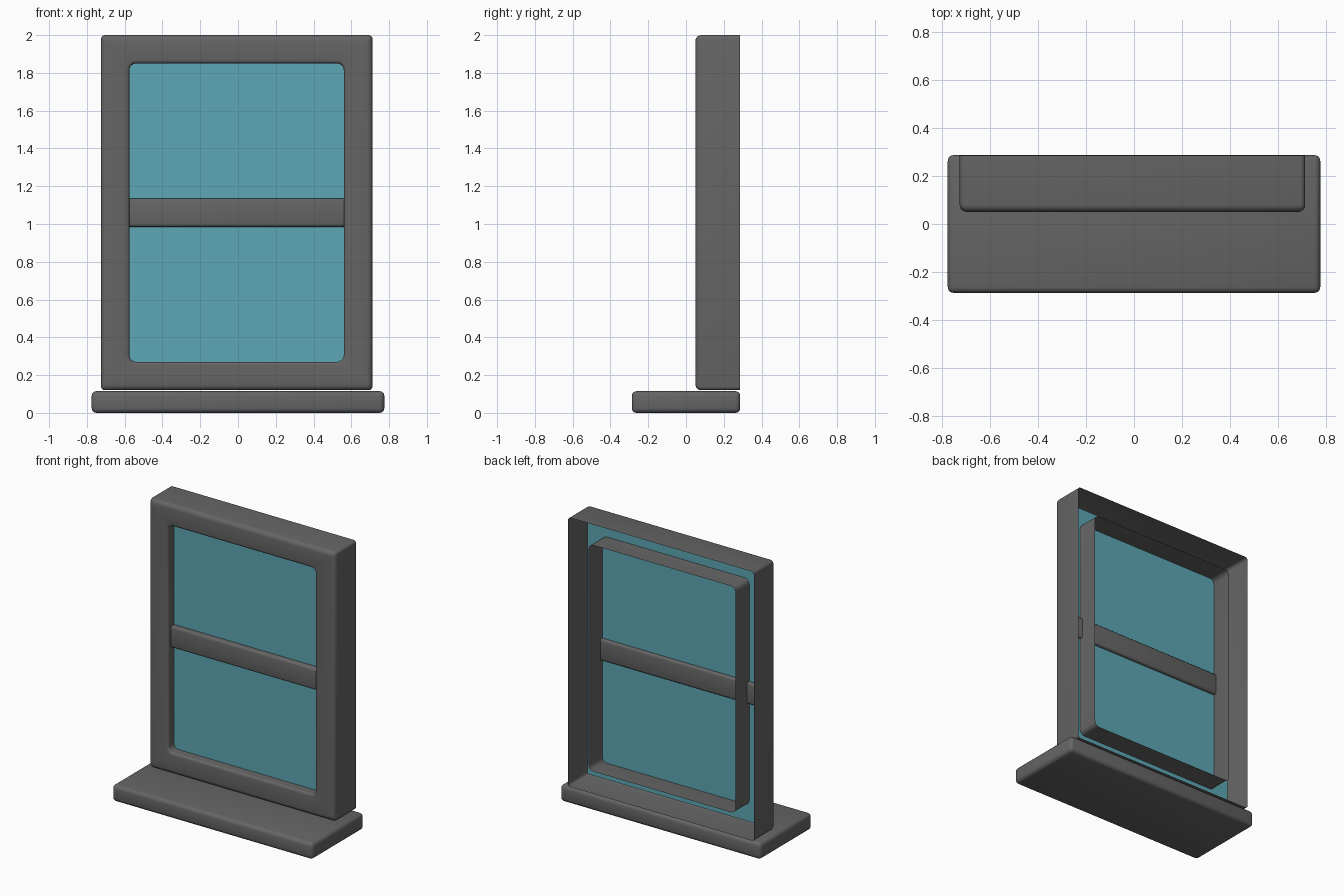
import bpy, bmesh, math
from mathutils import Vector

cube = bpy.data.objects.get("Cube")
if cube:
    bpy.data.objects.remove(cube, do_unlink=True)


def material(name, rgb):
    m = bpy.data.materials.new(name)
    m.use_nodes = True
    m.diffuse_color = (*rgb, 1)
    m.node_tree.nodes["Principled BSDF"].inputs["Base Color"].default_value = (*rgb, 1)
    return m


GREY = material("dark grey", (0.13, 0.13, 0.13))
TEAL = material("teal glass", (0.11, 0.39, 0.46))


def finish(name, bm, mat):
    mesh = bpy.data.meshes.new(name)
    bm.to_mesh(mesh)
    bm.free()
    mesh.materials.append(mat)
    ob = bpy.data.objects.new(name, mesh)
    bpy.context.scene.collection.objects.link(ob)
    bpy.ops.object.select_all(action='DESELECT')
    ob.select_set(True)
    bpy.context.view_layer.objects.active = ob
    bpy.ops.object.shade_smooth_by_angle(angle=math.radians(35))
    return ob


def rounded_box(name, low, high, radius, mat):
    low, high = Vector(low), Vector(high)
    bm = bmesh.new()
    bmesh.ops.create_cube(bm, size=1)
    for v in bm.verts:
        v.co = Vector(a + (b - a) * (c + 0.5) for a, b, c in zip(low, high, v.co))
    if radius:
        bmesh.ops.bevel(bm, geom=bm.edges[:], offset=radius, segments=3,
                        profile=0.5, affect='EDGES')
    return finish(name, bm, mat)


def rounded_loop(bm, x0, x1, z0, z1, radius, y, steps=4):
    """Ring of vertices round a rectangle with rounded corners."""
    ring = []
    corners = ((x1, z1), (x0, z1), (x0, z0), (x1, z0))
    for i, (cx, cz) in enumerate(corners):
        sx = 1 if cx == x1 else -1
        sz = 1 if cz == z1 else -1
        for k in range(steps + 1):
            a = math.pi / 2 * (i + k / steps)
            ring.append(bm.verts.new((cx - sx * radius + radius * math.cos(a), y,
                                      cz - sz * radius + radius * math.sin(a))))
    return ring


# Frame: an outer wall, rounded front and inner wall, open at the back
OUTER = (-0.725, 0.712, 0.12, 2.0)
INNER = (-0.575, 0.56, 0.27, 1.85)
FRONT, BACK = 0.05, 0.285


def grow(rect, d):
    return rect[0] - d, rect[1] + d, rect[2] - d, rect[3] + d


quarter = [math.pi / 2 * k / 4 for k in range(5)]
R_OUT, R_IN = 0.03, 0.018
bm = bmesh.new()
rings = [rounded_loop(bm, *OUTER, 0.02, BACK)]
for a in quarter:
    rings.append(rounded_loop(bm, *grow(OUTER, -R_OUT * (1 - math.cos(a))), 0.02,
                              FRONT + R_OUT * (1 - math.sin(a))))
for a in reversed(quarter):
    d = R_IN * (1 - math.cos(a))
    rings.append(rounded_loop(bm, *grow(INNER, d), 0.035 + d,
                              FRONT + R_IN * (1 - math.sin(a))))
rings.append(rounded_loop(bm, *INNER, 0.035, BACK - 0.01))
for r, s in zip(rings, rings[1:]):
    for i in range(len(r)):
        j = (i + 1) % len(r)
        bm.faces.new((r[i], r[j], s[j], s[i]))
bm.normal_update()
if max(bm.faces, key=lambda f: f.calc_area() * abs(f.normal.y)).normal.y > 0:
    bmesh.ops.reverse_faces(bm, faces=bm.faces[:])
finish("window_frame", bm, GREY)

# Glass pane, caught between the outer and inner walls
rounded_box("glass_pane", (-0.69, 0.115, 0.155), (0.677, 0.123, 1.965), 0, TEAL)

# Middle bar, running through both inner walls
rounded_box("middle_bar", (-0.645, 0.08, 0.985), (0.63, 0.146, 1.135), 0.015, GREY)

# Sill
rounded_box("window_sill", (-0.775, -0.287, 0), (0.775, 0.287, 0.115), 0.025, GREY)
